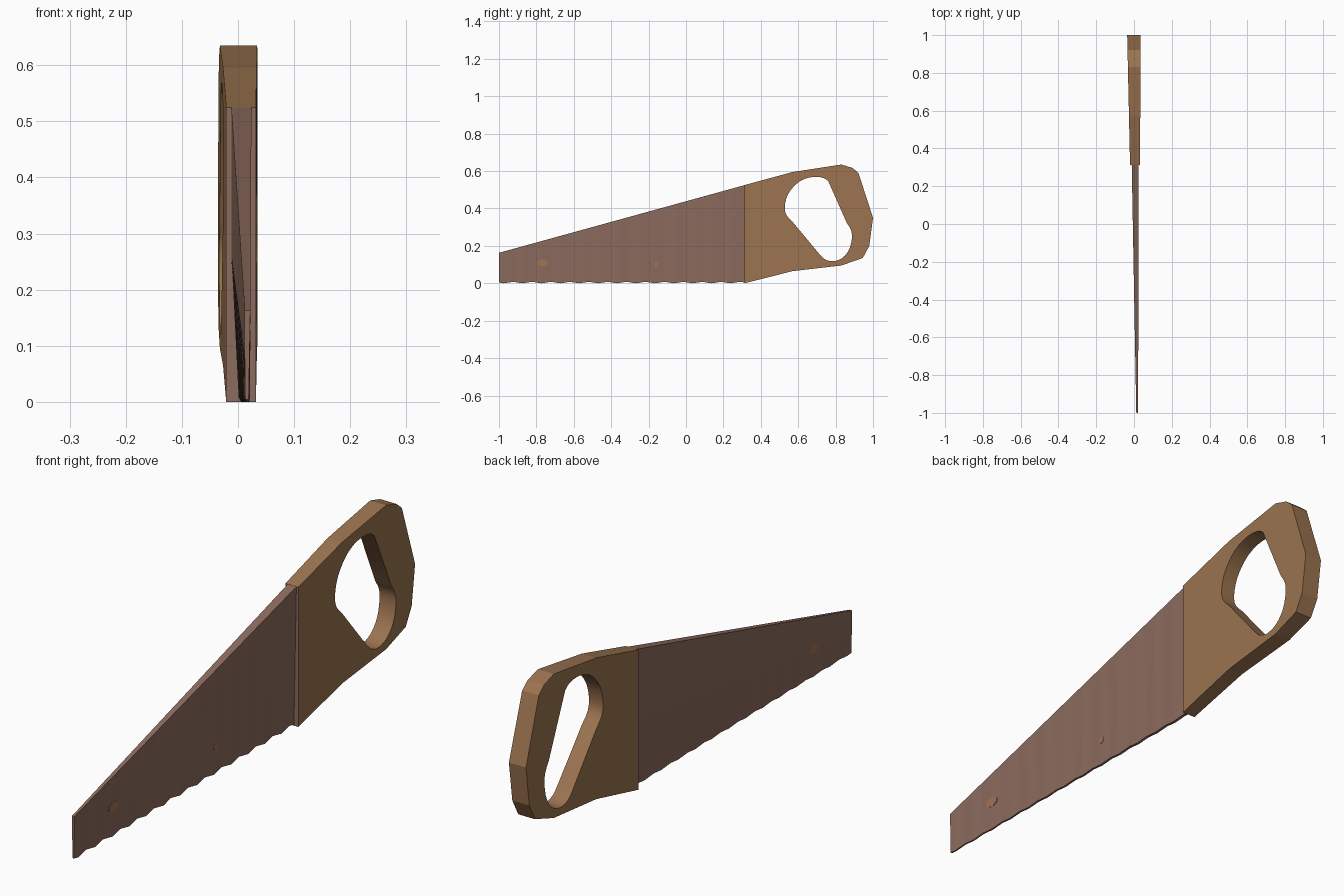
import bpy, bmesh, math
from mathutils import Vector

if "Cube" in bpy.data.objects:
    bpy.data.objects.remove(bpy.data.objects["Cube"])

def material(name, col):
    m = bpy.data.materials.new(name)
    m.diffuse_color = (*col, 1)
    m.use_nodes = True
    m.node_tree.nodes["Principled BSDF"].inputs["Base Color"].default_value = m.diffuse_color
    return m

WOOD = material("wood brown", (0.33, 0.173, 0.08))
STEEL = material("dull steel brown", (0.26, 0.146, 0.11))
RUST = material("rust spot", (0.36, 0.17, 0.09))

def make_object(name, bm, mats):
    bmesh.ops.recalc_face_normals(bm, faces=bm.faces[:])
    me = bpy.data.meshes.new(name)
    bm.to_mesh(me)
    bm.free()
    ob = bpy.data.objects.new(name, me)
    bpy.context.collection.objects.link(ob)
    for m in mats:
        me.materials.append(m)
    return ob

def lerp(a, b, t):
    return a + (b - a) * t

def spline(pts, steps=3):
    """Catmull-Rom curve through the points."""
    p = [Vector(q) for q in pts]
    p = [2 * p[0] - p[1]] + p + [2 * p[-1] - p[-2]]
    out = []
    for i in range(1, len(p) - 2):
        a, b, c, d = p[i - 1:i + 3]
        for k in range(steps):
            t = k / steps
            out.append(0.5 * (2 * b + (c - a) * t + (2 * a - 5 * b + 4 * c - d) * t * t
                              + (3 * b - a - 3 * c + d) * t ** 3))
    return out + [p[-2]]

# Handle: faceted outline with a grip hole, slightly thicker to the rear
outline = [(0.312, 0), (0.57, 0.065), (0.83, 0.095), (0.945, 0.135), (0.98, 0.2), (1, 0.35),
           (0.922, 0.59), (0.89, 0.617), (0.83, 0.635), (0.57, 0.595), (0.312, 0.525)]
upper_arc = [(0.571, 0.327), (0.537, 0.365), (0.528, 0.41), (0.545, 0.475), (0.59, 0.531),
             (0.64, 0.56), (0.694, 0.569), (0.735, 0.563), (0.76, 0.547)]
lower_arc = [(0.86, 0.322), (0.882, 0.285), (0.887, 0.241), (0.872, 0.18), (0.835, 0.135),
             (0.785, 0.118), (0.74, 0.13), (0.705, 0.166)]

bm = bmesh.new()
edges = []
for loop in (outline, spline(upper_arc) + spline(lower_arc)):
    vs = [bm.verts.new((0, y, z)) for y, z in loop]
    edges += [bm.edges.new((vs[i - 1], vs[i])) for i in range(len(vs))]
bmesh.ops.triangle_fill(bm, edges=edges, use_beauty=True, normal=(1, 0, 0))
ext = bmesh.ops.extrude_face_region(bm, geom=bm.faces[:], use_keep_orig=True)
right = {g for g in ext["geom"] if isinstance(g, bmesh.types.BMVert)}
for v in bm.verts:
    t = (v.co.y - 0.312) / 0.688
    v.co.x = lerp(0.032, 0.035, t) if v in right else lerp(-0.021, -0.036, t)
bmesh.ops.recalc_face_normals(bm, faces=bm.faces[:])
for f in bm.faces:
    c = f.calc_center_median()
    if c.y < 0.32 and f.normal.y < -0.9:
        f.material_index = 1            # steel-coloured front end
    if abs(f.normal.x) < 0.5 and 0.52 < c.y < 0.89 and 0.11 < c.z < 0.575:
        f.smooth = True                 # inside of the grip hole
make_object("handle", bm, [WOOD, STEEL])

# Blade: tapered plate, thinner at the wavy cutting edge
TEETH, SUB = 13, 4
bm = bmesh.new()
rings = []
for i in range(TEETH * SUB + 1):
    t = i / (TEETH * SUB)
    wave = math.sin(t * TEETH * math.tau)
    y = lerp(-1, 0.314, t)
    zb = 0.004 - 0.004 * wave
    dx = 0.002 * wave
    ring = [(lerp(0.012, -0.012, t), lerp(0.163, 0.525, t)),
            (lerp(0.012, -0.012, t), lerp(0.08, 0.26, t)),
            (lerp(0.013, 0.003, t) + dx, zb),
            (lerp(0.019, 0.014, t) + dx, zb),
            (lerp(0.022, 0.024, t), lerp(0.163, 0.525, t))]
    rings.append([bm.verts.new((x, y, z)) for x, z in ring])
for a, b in zip(rings, rings[1:]):
    for k in range(5):
        n = (k + 1) % 5
        bm.faces.new((a[k], a[n], b[n], b[k]))
bm.faces.new(rings[0])
bm.faces.new(rings[-1])
make_object("blade", bm, [STEEL])

# Rust spots: thin discs showing through both blade sides
for n, (y, z, ry, rz, xa, xb) in enumerate([(-0.768, 0.11, 0.03, 0.018, 0.0075, 0.0222),
                                            (-0.16, 0.1, 0.012, 0.014, 0.016, 0.0195)]):
    bm = bmesh.new()
    ends = [[bm.verts.new((x, y + ry * math.cos(a), z + rz * math.sin(a)))
             for a in (k * math.tau / 12 for k in range(12))] for x in (xa, xb)]
    for e in ends:
        bm.faces.new(e)
    for k in range(12):
        bm.faces.new((ends[0][k - 1], ends[0][k], ends[1][k], ends[1][k - 1]))
    make_object(f"blade_spot_{n + 1}", bm, [RUST])
